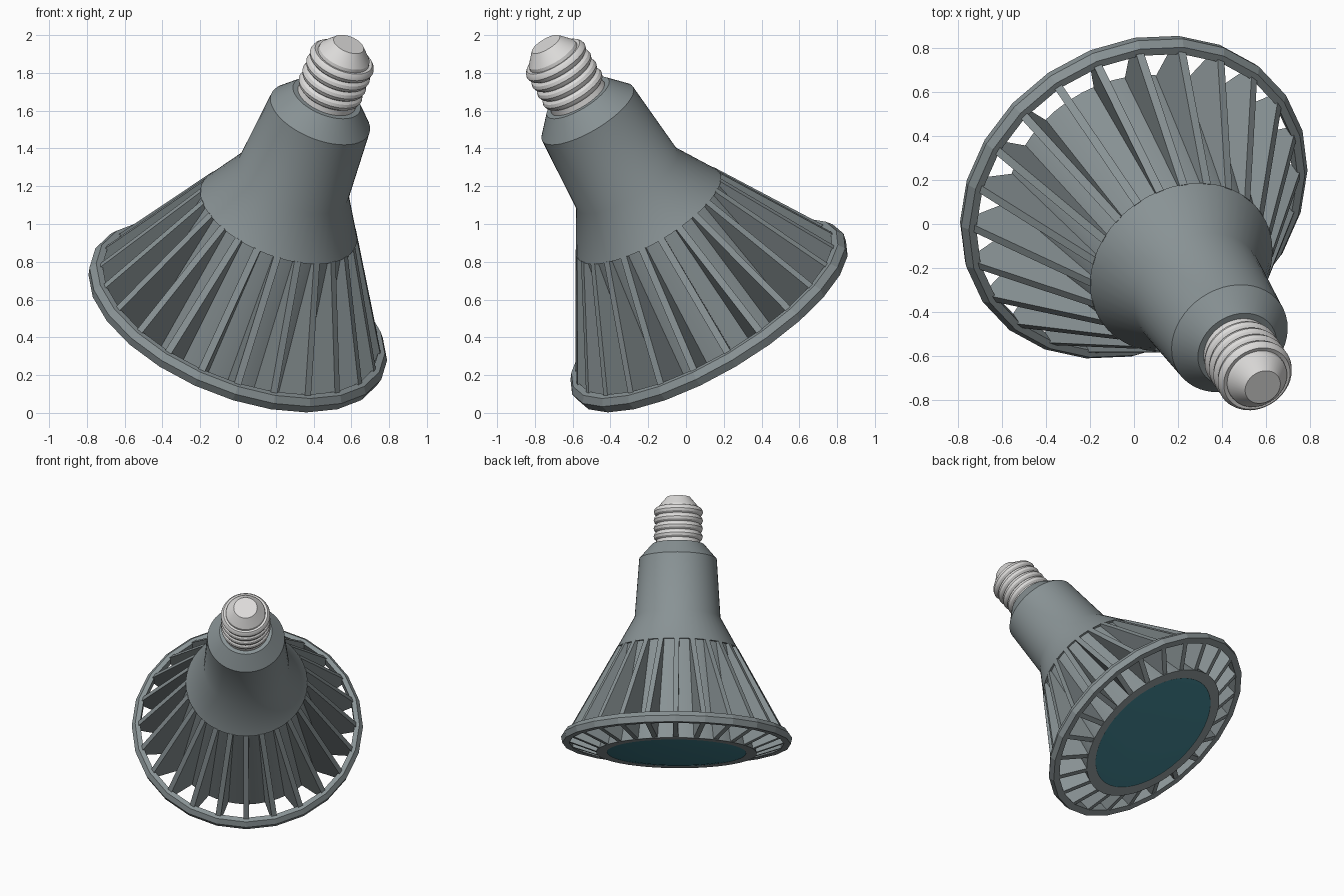
import bpy, bmesh, math
from mathutils import Vector, Matrix

cube = bpy.data.objects.get("Cube")
if cube:
    bpy.data.objects.remove(cube, do_unlink=True)

# Lamp frame: z along the axis, x pointing downhill, origin in the rim centre
axis = Vector((0.331, -0.486, 0.809)).normalized()
side = axis.cross(Vector((0, 0, -1))).normalized()
down = side.cross(axis).normalized()
if down.z > 0:
    down = -down
frame = Matrix((down, axis.cross(down), axis)).transposed().to_4x4()
frame.translation = (0, 0.118, 0.52)

FINS = 24


def material(name, rgb, rough=0.6):
    m = bpy.data.materials.new(name)
    m.use_nodes = True
    m.diffuse_color = (*rgb, 1)
    bsdf = m.node_tree.nodes["Principled BSDF"]
    bsdf.inputs["Base Color"].default_value = (*rgb, 1)
    bsdf.inputs["Roughness"].default_value = rough
    return m


slate = material("slate grey", (0.25, 0.29, 0.30))
metal = material("pale metal", (0.72, 0.71, 0.70))
teal = material("dark teal", (0.05, 0.21, 0.26))


def finish(bm, name, mat, smooth=True):
    bmesh.ops.remove_doubles(bm, verts=bm.verts, dist=0.0005)
    bmesh.ops.recalc_face_normals(bm, faces=bm.faces)
    mesh = bpy.data.meshes.new(name)
    bm.to_mesh(mesh)
    bm.free()
    mesh.materials.append(mat)
    if smooth:
        mesh.shade_smooth()
        mesh.set_sharp_from_angle(angle=math.radians(30))
    ob = bpy.data.objects.new(name, mesh)
    bpy.context.collection.objects.link(ob)
    ob.matrix_world = frame
    return ob


def lathe(name, profile, mat, steps=48, smooth=True, closed=False):
    """Turn a list of (radius, height) points around the lamp axis."""
    bm = bmesh.new()
    vs = [bm.verts.new((r, 0, h)) for r, h in profile]
    es = [bm.edges.new(p) for p in zip(vs, vs[1:])]
    if closed:
        es.append(bm.edges.new((vs[-1], vs[0])))
    bmesh.ops.spin(bm, geom=vs + es, axis=(0, 0, 1), cent=(0, 0, 0),
                   angle=math.tau, steps=steps)
    return finish(bm, name, mat, smooth)


# Housing: lens ring, core behind the fins, collar, neck and shoulder
lathe("housing", [(0.49, -0.10), (0.505, -0.11), (0.58, -0.11), (0.42, 0.65),
                  (0.44, 0.65), (0.31, 0.885), (0.28, 1.315),
                  (0.19, 1.42), (0.12, 1.42)], slate)

# Shallow domed lens
lathe("lens", [(0.507, -0.108), (0.42, -0.121), (0.25, -0.133), (0, -0.14)], teal)

# Faceted outer rim with a bevelled upper edge
lathe("rim", [(0.775, -0.04), (0.825, -0.04), (0.835, 0.005),
              (0.81, 0.04), (0.775, 0.04)], slate, FINS, False, True)

# Cooling fins
bm = bmesh.new()
outline = [(0.44, 0.655), (0.79, 0.03), (0.79, -0.03), (0.57, -0.108),
           (0.50, -0.10), (0.36, 0.62)]
half = 0.019
for i in range(FINS):
    turn = Matrix.Rotation(math.tau * i / FINS, 3, "Z")
    a, b = ([bm.verts.new(turn @ Vector((r, s, h))) for r, h in outline]
            for s in (-half, half))
    bm.faces.new(a)
    bm.faces.new(b[::-1])
    for k in range(len(outline)):
        j = (k + 1) % len(outline)
        bm.faces.new((a[k], b[k], b[j], a[j]))
finish(bm, "cooling_fins", slate, False)

# Screw base: rounded ridges, one per thread turn
thread = [(0.165, 1.40)]
ridges, start, pitch = 4, 1.45, 0.06
for i in range(ridges):
    h = start + i * pitch
    thread += [(0.158, h), (0.172, h + 0.012), (0.178, h + 0.03),
               (0.172, h + 0.048)]
top = start + ridges * pitch
thread += [(0.16, top), (0.135, top - 0.005)]
lathe("screw_base", thread, metal)

# Contact cap
lathe("contact_cap", [(0.145, top - 0.02), (0.14, top + 0.015), (0.085, 1.77),
                      (0, 1.77)], metal)
